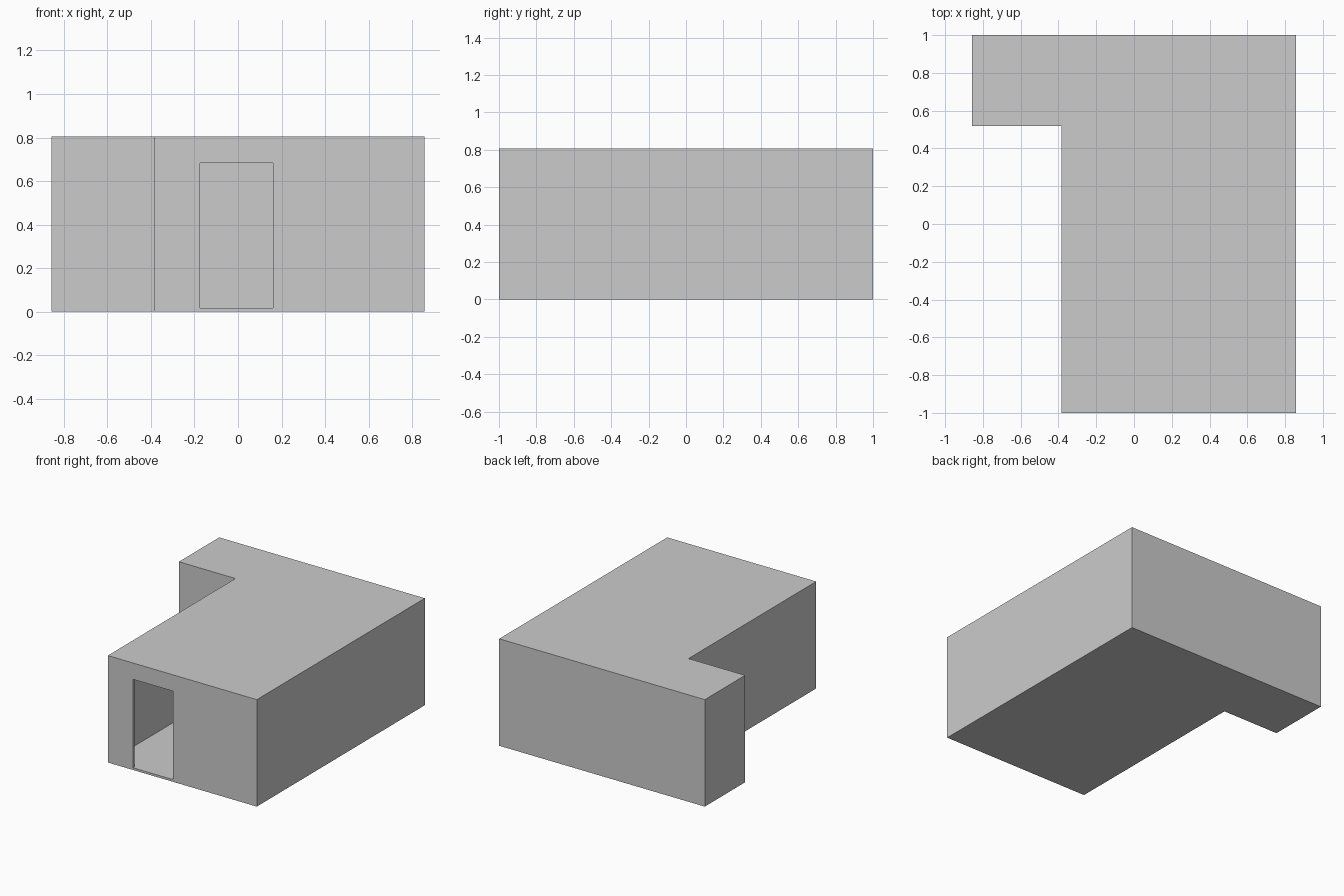
import bpy, bmesh

if "Cube" in bpy.data.objects:
    bpy.data.objects.remove(bpy.data.objects["Cube"])

T = 0.0165                      # wall, floor and roof thickness
X0, XN, X1 = -0.857, -0.385, 0.857
Y0, YN, Y1 = -1.0, 0.52, 1.0
H = 0.806


def prism(name, outline, z0, z1):
    """Extrude a flat outline from z0 to z1."""
    bm = bmesh.new()
    face = bm.faces.new([bm.verts.new((x, y, z0)) for x, y in outline])
    ext = bmesh.ops.extrude_face_region(bm, geom=[face])
    verts = [g for g in ext["geom"] if isinstance(g, bmesh.types.BMVert)]
    bmesh.ops.translate(bm, verts=verts, vec=(0, 0, z1 - z0))
    bmesh.ops.recalc_face_normals(bm, faces=bm.faces)
    mesh = bpy.data.meshes.new(name)
    bm.to_mesh(mesh)
    bm.free()
    obj = bpy.data.objects.new(name, mesh)
    bpy.context.collection.objects.link(obj)
    return obj


def l_outline(t):
    """L-shaped plan, inset by t."""
    return [(XN + t, Y0 + t), (X1 - t, Y0 + t), (X1 - t, Y1 - t),
            (X0 + t, Y1 - t), (X0 + t, YN + t), (XN + t, YN + t)]


def cut(target, cutter):
    mod = target.modifiers.new("cut", "BOOLEAN")
    mod.operation = "DIFFERENCE"
    mod.solver = "EXACT"
    mod.object = cutter
    bpy.context.view_layer.objects.active = target
    bpy.ops.object.modifier_apply(modifier=mod.name)
    bpy.data.objects.remove(cutter)


# L-shaped building shell
building = prism("building_shell", l_outline(0), 0, H)

# Hollow room inside
cut(building, prism("room_cutter", l_outline(T), T, H - T))

# Doorway through the front wall, flush with the floor
door = [(-0.175, Y0 - 0.1), (0.16, Y0 - 0.1), (0.16, Y0 + 0.1), (-0.175, Y0 + 0.1)]
cut(building, prism("door_cutter", door, T, 0.683))
